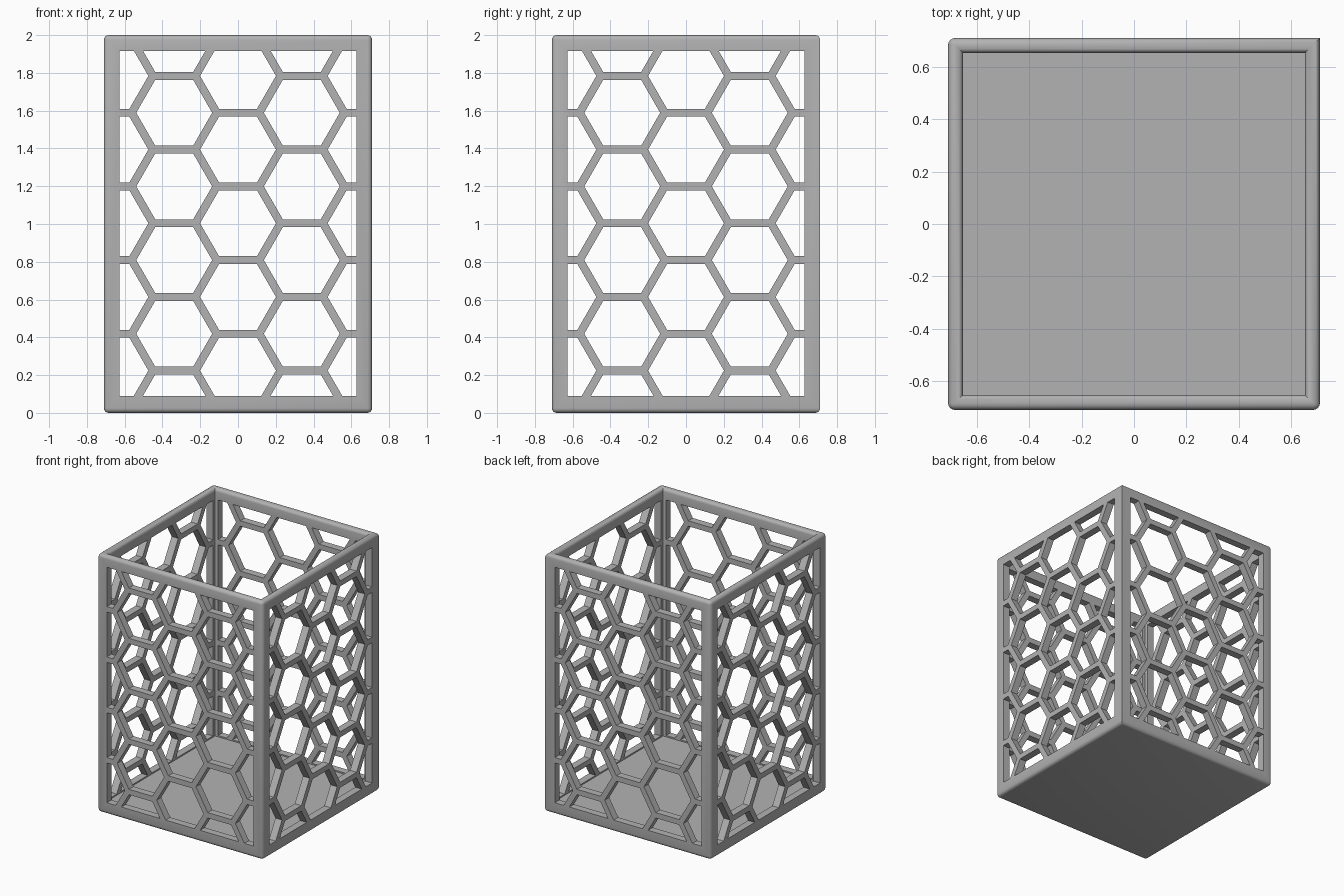
import bpy, bmesh, math
from mathutils import Matrix, Vector

if "Cube" in bpy.data.objects:
    bpy.data.objects.remove(bpy.data.objects["Cube"])

HALF, HEIGHT = 0.71, 2.0          # outer half width and height
WALL, FLOOR = 0.08, 0.08          # wall and floor thickness
WIN, LOW, HIGH = 0.628, 0.09, 1.915   # window limits in each wall
PITCH, STRUT = 0.39, 0.042        # honeycomb spacing and bar width
ROUND = 0.025

grey = bpy.data.materials.new("grey")
grey.diffuse_color = (0.45, 0.45, 0.45, 1)
grey.use_nodes = True
grey.node_tree.nodes["Principled BSDF"].inputs["Base Color"].default_value = grey.diffuse_color


def make_object(name, bm):
    bmesh.ops.recalc_face_normals(bm, faces=bm.faces)
    mesh = bpy.data.meshes.new(name)
    bm.to_mesh(mesh)
    bm.free()
    mesh.materials.append(grey)
    obj = bpy.data.objects.new(name, mesh)
    bpy.context.collection.objects.link(obj)
    return obj


def honeycomb_cutter(name, turn):
    """Hexagonal prisms clipped to the window, running through both opposite walls."""
    bm = bmesh.new()
    radius = (PITCH - STRUT) / math.sqrt(3)
    for col in range(-2, 3):
        for row in range(-3, 4):
            z = 1.004 + PITCH * (row + 0.5 * (col % 2))
            place = (Matrix.Translation((col * PITCH * math.sqrt(3) / 2, -1, z))
                     @ Matrix.Rotation(math.pi / 2, 4, 'X')
                     @ Matrix.Rotation(math.pi / 2, 4, 'Z'))
            ring = [place @ Vector((radius * math.cos(a), radius * math.sin(a), 0))
                    for a in (math.pi / 2 + i * math.pi / 3 for i in range(6))]
            bm.faces.new([bm.verts.new(p) for p in ring])
    for co, no in (((WIN, 0, 0), (1, 0, 0)), ((-WIN, 0, 0), (-1, 0, 0)),
                   ((0, 0, LOW), (0, 0, -1)), ((0, 0, HIGH), (0, 0, 1))):
        bmesh.ops.bisect_plane(bm, geom=bm.verts[:] + bm.edges[:] + bm.faces[:],
                               plane_co=co, plane_no=no, clear_outer=True)
    ext = bmesh.ops.extrude_face_region(bm, geom=bm.faces[:], use_keep_orig=True)
    moved = [g for g in ext["geom"] if isinstance(g, bmesh.types.BMVert)]
    bmesh.ops.translate(bm, verts=moved, vec=(0, 2, 0))
    bmesh.ops.rotate(bm, verts=bm.verts, matrix=Matrix.Rotation(turn, 3, 'Z'))
    obj = make_object(name, bm)
    obj.hide_render = True
    return obj


# Open box: solid block with a hollow sunk from the top
bm = bmesh.new()
bmesh.ops.create_cube(bm, size=1, matrix=Matrix.Translation((0, 0, HEIGHT / 2))
                      @ Matrix.Diagonal((2 * HALF, 2 * HALF, HEIGHT, 1)))
top = max(bm.faces, key=lambda f: f.calc_center_median().z)
bmesh.ops.inset_region(bm, faces=[top], thickness=WALL)
hollow = bmesh.ops.extrude_face_region(bm, geom=[top])
bmesh.ops.translate(bm, vec=(0, 0, FLOOR - HEIGHT),
                    verts=[g for g in hollow["geom"] if isinstance(g, bmesh.types.BMVert)])
if top.is_valid:
    bmesh.ops.delete(bm, geom=[top], context='FACES_ONLY')


def is_rounded(edge):
    """Outer edges and the inner rim are rounded, one outer upright stays sharp."""
    if edge.calc_face_angle(0) < 0.5:
        return False
    a, b = (v.co for v in edge.verts)
    mid = (a + b) / 2
    if max(abs(mid.x), abs(mid.y)) < HALF - 0.01:
        return mid.z > HEIGHT - 0.01
    return not (mid.x > 0.7 and mid.y > 0.7)


bm.normal_update()
bmesh.ops.bevel(bm, geom=[e for e in bm.edges if is_rounded(e)], offset=ROUND,
                segments=4, profile=0.5, affect='EDGES')
basket = make_object("honeycomb_basket", bm)

# Cut the honeycomb through both pairs of walls
cutters = [honeycomb_cutter("front_back_cutter", 0),
           honeycomb_cutter("side_cutter", math.pi / 2)]
for cutter in cutters:
    mod = basket.modifiers.new(cutter.name, 'BOOLEAN')
    mod.operation, mod.solver, mod.object = 'DIFFERENCE', 'EXACT', cutter
bpy.context.view_layer.objects.active = basket
basket.select_set(True)
for mod in list(basket.modifiers):
    bpy.ops.object.modifier_apply(modifier=mod.name)
for cutter in cutters:
    bpy.data.objects.remove(cutter)
bpy.ops.object.shade_smooth_by_angle(angle=math.radians(35))
